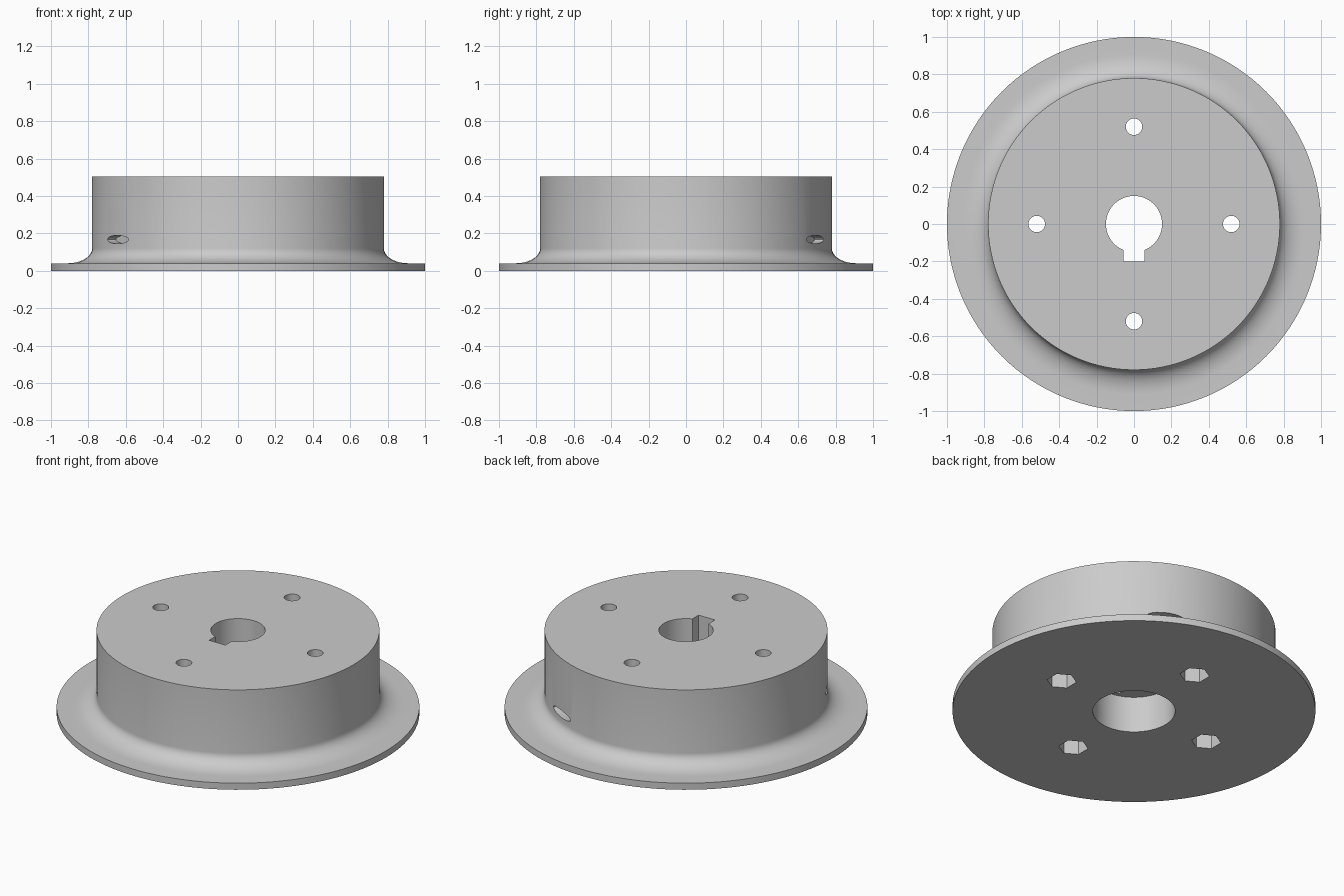
import bpy, bmesh, math
from mathutils import Matrix, Vector

if "Cube" in bpy.data.objects:
    bpy.data.objects.remove(bpy.data.objects["Cube"], do_unlink=True)

grey = bpy.data.materials.new("plain grey")
grey.use_nodes = True
colour = (0.6, 0.6, 0.6, 1)
grey.diffuse_color = colour
grey.node_tree.nodes["Principled BSDF"].inputs["Base Color"].default_value = colour


def make_object(name, bm):
    bmesh.ops.recalc_face_normals(bm, faces=bm.faces)
    mesh = bpy.data.meshes.new(name)
    bm.to_mesh(mesh)
    bm.free()
    mesh.materials.append(grey)
    obj = bpy.data.objects.new(name, mesh)
    bpy.context.collection.objects.link(obj)
    return obj


def lathe(name, profile, steps):
    """Spin a closed (radius, height) profile around z."""
    bm = bmesh.new()
    verts = [bm.verts.new((r, 0, z)) for r, z in profile]
    edges = [bm.edges.new((v, verts[i - 1])) for i, v in enumerate(verts)]
    bmesh.ops.spin(bm, geom=verts + edges, cent=(0, 0, 0), axis=(0, 0, 1),
                   angle=math.tau, steps=steps, use_merge=True)
    bmesh.ops.remove_doubles(bm, verts=bm.verts, dist=1e-5)
    return make_object(name, bm)


def add_prism(bm, radius, z0, z1, sides, place, turn=0):
    """Upright prism, placed by a matrix."""
    mat = place @ Matrix.Translation((0, 0, (z0 + z1) / 2)) @ Matrix.Rotation(turn, 4, 'Z')
    bmesh.ops.create_cone(bm, cap_ends=True, segments=sides, radius1=radius,
                          radius2=radius, depth=z1 - z0, matrix=mat)


def cut(target, name, bm):
    cutter = make_object(name, bm)
    cutter.hide_render = True
    mod = target.modifiers.new(name, 'BOOLEAN')
    mod.operation = 'DIFFERENCE'
    mod.solver = 'EXACT'
    mod.object = cutter
    bpy.context.view_layer.objects.active = target
    bpy.ops.object.modifier_apply(modifier=name)
    bpy.data.objects.remove(cutter, do_unlink=True)


# Flanged hub with a concave fillet and a stepped bore
hub_r, flange_z, top_z, ledge_z = 0.78, 0.04, 0.505, 0.22
fillet = []
for i in range(11):
    a = math.pi / 2 * i / 10
    fillet.append((hub_r + 0.13 * (1 - math.sin(a)), flange_z + 0.08 * (1 - math.cos(a))))
profile = [(0.227, 0), (1, 0), (1, flange_z)] + fillet
profile += [(hub_r, top_z), (0.15, top_z), (0.15, ledge_z), (0.227, ledge_z)]
hub = lathe("flanged_hub", profile, 128)

# Keyway beside the bore
bm = bmesh.new()
bmesh.ops.create_cube(bm, size=1, matrix=Matrix.Translation((0, -0.12, 0.4))
                      @ Matrix.Diagonal((0.11, 0.16, 0.5, 1)))
cut(hub, "keyway_cutter", bm)

# Four bolt holes, and hexagonal nut pockets from below
quarters = [Matrix.Rotation(math.pi / 2 * i, 4, 'Z') @ Matrix.Translation((0.52, 0, 0))
            for i in range(4)]
bm = bmesh.new()
for place in quarters:
    add_prism(bm, 0.044, 0.1, 0.7, 32, place)
cut(hub, "bolt_hole_cutter", bm)
bm = bmesh.new()
for place in quarters:
    centre = Matrix.Translation(place.translation)
    add_prism(bm, 0.082, -0.1, 0.25, 6, centre)
cut(hub, "nut_pocket_cutter", bm)

# Two shallow slots in the side wall
bm = bmesh.new()
for degrees in (63, 214):
    place = (Matrix.Rotation(math.radians(degrees), 4, 'Z')
             @ Matrix.Translation((hub_r, 0, 0.167)) @ Matrix.Rotation(math.pi / 2, 4, 'Y')
             @ Matrix.Diagonal((0.022, 0.1, 1, 1)))
    add_prism(bm, 1, -0.06, 0.05, 24, place)
cut(hub, "side_slot_cutter", bm)

# Smooth the round walls and keep the rims sharp
bpy.ops.object.select_all(action='DESELECT')
hub.select_set(True)
bpy.context.view_layer.objects.active = hub
bpy.ops.object.shade_smooth_by_angle(angle=math.radians(30))
